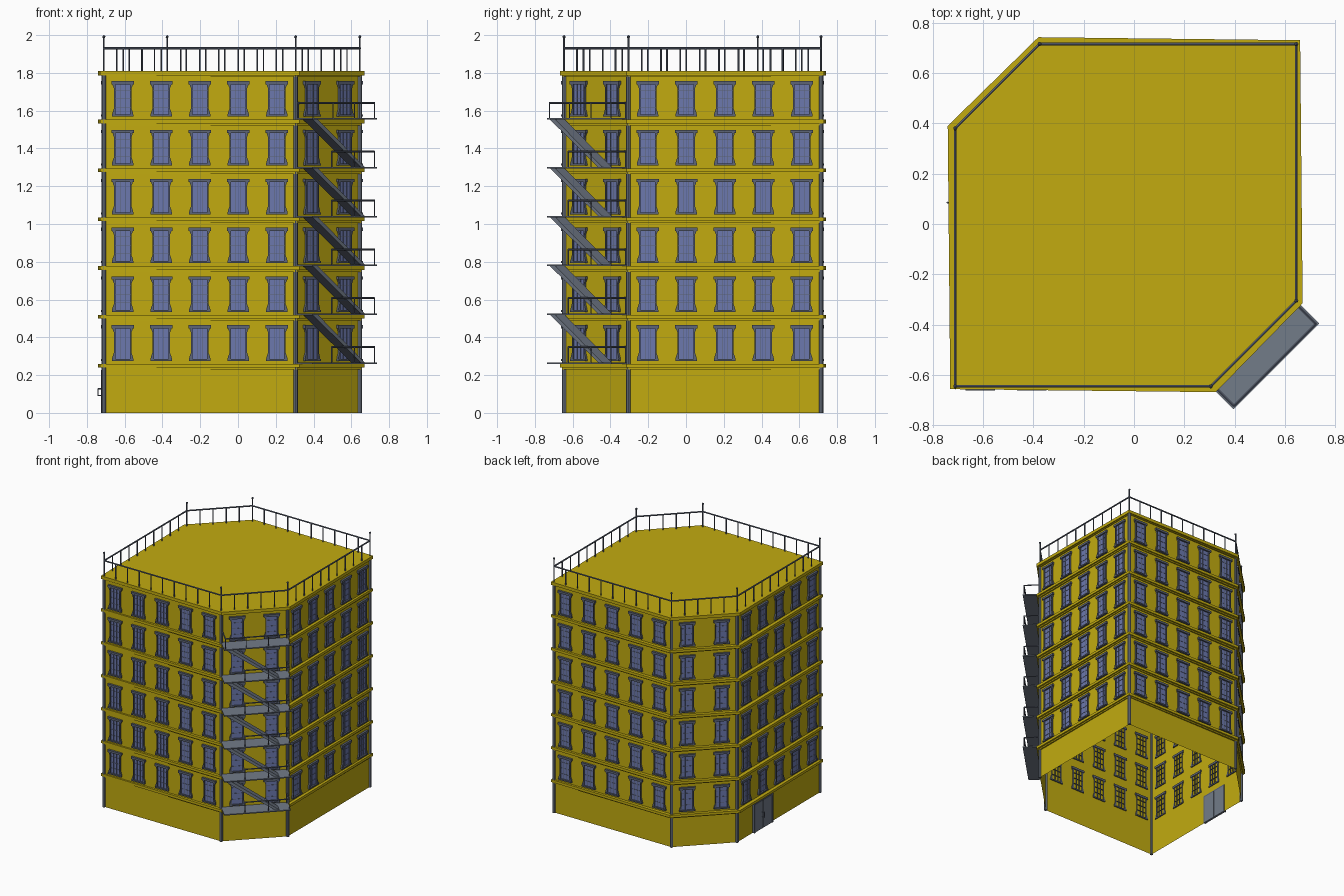
import bpy, bmesh
from mathutils import Matrix, Vector

cube = bpy.data.objects.get("Cube")
if cube:
    bpy.data.objects.remove(cube, do_unlink=True)


def material(name, rgb):
    m = bpy.data.materials.new(name)
    m.use_nodes = True
    m.diffuse_color = (*rgb, 1)
    m.node_tree.nodes["Principled BSDF"].inputs["Base Color"].default_value = (*rgb, 1)
    return m


MUSTARD = material("mustard wall", (0.54, 0.41, 0.005))
STEEL = material("grey steel", (0.17, 0.2, 0.25))
SLATE = material("slate trim", (0.11, 0.13, 0.18))
GLASS = material("blue glass", (0.15, 0.19, 0.42))

# Footprint: a square with two cut corners, and its slightly skewed ledge outline
CORNERS = [(-0.71, -0.645), (0.305, -0.645), (0.645, -0.305),
           (0.645, 0.715), (-0.375, 0.715), (-0.71, 0.38)]
LEDGE = [(-0.73, -0.656), (0.325, -0.668), (0.67, -0.315),
         (0.66, 0.73), (-0.38, 0.742), (-0.74, 0.39)]
FLOOR = 0.2585
FLOORS = 6
ROOF = 1.81
FIRST = 0.26


def finish(bm, name, *mats):
    bmesh.ops.recalc_face_normals(bm, faces=bm.faces)
    me = bpy.data.meshes.new(name)
    bm.to_mesh(me)
    bm.free()
    for m in mats:
        me.materials.append(m)
    return place(me, name)


def place(mesh, name, matrix=None):
    ob = bpy.data.objects.new(name, mesh)
    bpy.context.collection.objects.link(ob)
    if matrix:
        ob.matrix_world = matrix
    return ob


def box(bm, lo, hi, mat=0):
    lo, hi = Vector(lo), Vector(hi)
    m = Matrix.Translation((lo + hi) / 2) @ Matrix.Diagonal((*(hi - lo), 1))
    for v in bmesh.ops.create_cube(bm, size=1, matrix=m)["verts"]:
        for f in v.link_faces:
            f.material_index = mat


def rod(bm, a, b, r, sides=6):
    a, b = Vector(a), Vector(b)
    turn = (b - a).to_track_quat("Z", "Y").to_matrix().to_4x4()
    bmesh.ops.create_cone(bm, cap_ends=True, segments=sides, radius1=r, radius2=r,
                          depth=(b - a).length, matrix=Matrix.Translation((a + b) / 2) @ turn)


def extrude(bm, points, offset):
    face = bm.faces.new([bm.verts.new(p) for p in points])
    new = bmesh.ops.extrude_face_region(bm, geom=[face], use_keep_orig=True)["geom"]
    bmesh.ops.translate(bm, vec=offset, verts=[g for g in new if isinstance(g, bmesh.types.BMVert)])


def ring(bm, outer, inner, z0, z1):
    loops = [[bm.verts.new((x, y, z)) for x, y in poly]
             for poly, z in ((outer, z0), (outer, z1), (inner, z1), (inner, z0))]
    for k in range(4):
        a, b = loops[k], loops[(k + 1) % 4]
        for i in range(len(a)):
            j = (i + 1) % len(a)
            bm.faces.new((a[i], a[j], b[j], b[i]))


def wall_frame(i):
    """Matrix with X along the wall, Y pointing outward; also the wall length."""
    a, b = Vector((*CORNERS[i], 0)), Vector((*CORNERS[(i + 1) % 6], 0))
    u = (b - a).normalized()
    m = Matrix((-u, (u.y, -u.x, 0), (0, 0, 1))).transposed().to_4x4()
    return Matrix.Translation((a + b) / 2) @ m, (b - a).length


# Wall shell, open underneath
bm = bmesh.new()
low = [bm.verts.new((x, y, 0)) for x, y in CORNERS]
high = [bm.verts.new((x, y, ROOF - 0.02)) for x, y in CORNERS]
for i in range(6):
    j = (i + 1) % 6
    bm.faces.new((low[i], low[j], high[j], high[i]))
finish(bm, "walls", MUSTARD)

# Roof slab and a ledge at every floor
bm = bmesh.new()
extrude(bm, [(x, y, ROOF - 0.024) for x, y in LEDGE], (0, 0, 0.024))
finish(bm, "roof", MUSTARD)
bm = bmesh.new()
small = [tuple(Vector(c).lerp(Vector(o), 0.45)) for c, o in zip(CORNERS, LEDGE)]
for k in range(FLOORS):
    z = FIRST + k * FLOOR
    ring(bm, LEDGE, CORNERS, z - 0.02, z)
for k in range(FLOORS + 1):
    z = FIRST + k * FLOOR
    ring(bm, small, CORNERS, z - 0.03, z - 0.02)
finish(bm, "floor_ledges", MUSTARD)

# Corner columns
bm = bmesh.new()
for x, y in CORNERS:
    rod(bm, (x, y, 0), (x, y, ROOF - 0.02), 0.012, 8)
finish(bm, "corner_columns", STEEL)

# Roof railing with ball-topped corner posts
bm = bmesh.new()
for i, (x, y) in enumerate(CORNERS):
    rod(bm, (x, y, ROOF), (x, y, 1.99), 0.005)
    bmesh.ops.create_icosphere(bm, subdivisions=1, radius=0.009,
                               matrix=Matrix.Translation((x, y, 1.991)))
    a, b = Vector((x, y, ROOF)), Vector((*CORNERS[(i + 1) % 6], ROOF))
    up = Vector((0, 0, 0.12))
    rod(bm, a + up, b + up, 0.006)
    bars = round((b - a).length / 0.1)
    for k in range(1, bars):
        p = a.lerp(b, k / bars)
        rod(bm, p, p + up, 0.0045)
finish(bm, "roof_railing", SLATE)

# One window: glass, glazing bars, flared jambs, lintel and sill
bm = bmesh.new()
box(bm, (-0.04, 0.001, -0.085), (0.04, 0.004, 0.085), 1)
for x in (-0.013, 0.013):
    box(bm, (x - 0.001, -0.008, -0.085), (x + 0.001, 0.006, 0.085))
for z in (-0.045, 0, 0.045):
    box(bm, (-0.04, -0.008, z - 0.001), (0.04, 0.006, z + 0.001))
jamb = [(0.039, -0.09), (0.057, -0.09), (0.055, -0.075), (0.046, -0.05),
        (0.046, 0.055), (0.054, 0.075), (0.039, 0.08)]
for side in (-1, 1):
    extrude(bm, [(side * x, -0.006, z) for x, z in jamb], (0, 0.018, 0))
box(bm, (-0.059, -0.008, 0.077), (0.059, 0.016, 0.094))
box(bm, (-0.057, -0.008, -0.094), (0.057, 0.016, -0.084))
sample = finish(bm, "window", SLATE, GLASS)
window = sample.data
bpy.data.objects.remove(sample)

# Windows repeated over all walls and floors
for i in range(6):
    frame, length = wall_frame(i)
    count, step = (5, 0.204) if length > 0.7 else (2, 0.249)
    for f in range(FLOORS):
        for k in range(count):
            at = Matrix.Translation(((k - (count - 1) / 2) * step, 0, 0.37 + f * FLOOR))
            place(window, f"window_wall{i + 1}_floor{f + 1}_{k + 1}", frame @ at)

# Fire escape on the front cut corner
frame, length = wall_frame(1)
half = length / 2
platforms, rails, stairs = bmesh.new(), bmesh.new(), bmesh.new()
for f in range(FLOORS):
    z = FIRST + 0.004 + f * FLOOR
    box(platforms, (-half, 0, z - 0.004), (half, 0.128, z + 0.004))
    t = z + 0.085
    top = f == FLOORS - 1
    start = half - 0.01 if top else 0.09
    end, out = -half + 0.01, 0.12
    rod(rails, (start, out, t), (end, out, t), 0.005)
    rod(rails, (end, out, t), (end, 0.005, t), 0.005)
    posts = [(end, out), (end, 0.01), (-0.08, out), (start, out)]
    if top:
        rod(rails, (start, out, t), (start, 0.005, t), 0.005)
        posts += [(0.08, out), (start, 0.01)]
    for x, y in posts:
        rod(rails, (x, y, z), (x, y, t), 0.0035)
    if not top:
        ramp = [(-0.165, z), (-0.135, z), (0.235, z + FLOOR), (0.195, z + FLOOR)]
        extrude(stairs, [(x, 0.045, h) for x, h in ramp], (0, 0.072, 0))
for bm, name, mat in ((platforms, "escape_platforms", STEEL),
                      (rails, "escape_railings", SLATE), (stairs, "escape_stairs", STEEL)):
    finish(bm, name, mat).matrix_world = frame

# Double door with handle on the side wall
bm = bmesh.new()
for y0, y1 in ((-0.035, 0.069), (0.074, 0.178)):
    box(bm, (-0.722, y0, 0), (-0.705, y1, 0.215))
finish(bm, "double_door", STEEL)
bm = bmesh.new()
box(bm, (-0.726, -0.045, 0.215), (-0.705, 0.188, 0.226))
for y in (-0.045, 0.178):
    box(bm, (-0.726, y, 0), (-0.705, y + 0.01, 0.215))
rod(bm, (-0.741, 0.085, 0.09), (-0.741, 0.085, 0.13), 0.004)
for z in (0.092, 0.128):
    rod(bm, (-0.741, 0.085, z), (-0.72, 0.085, z), 0.003)
finish(bm, "door_frame_and_handle", SLATE)
